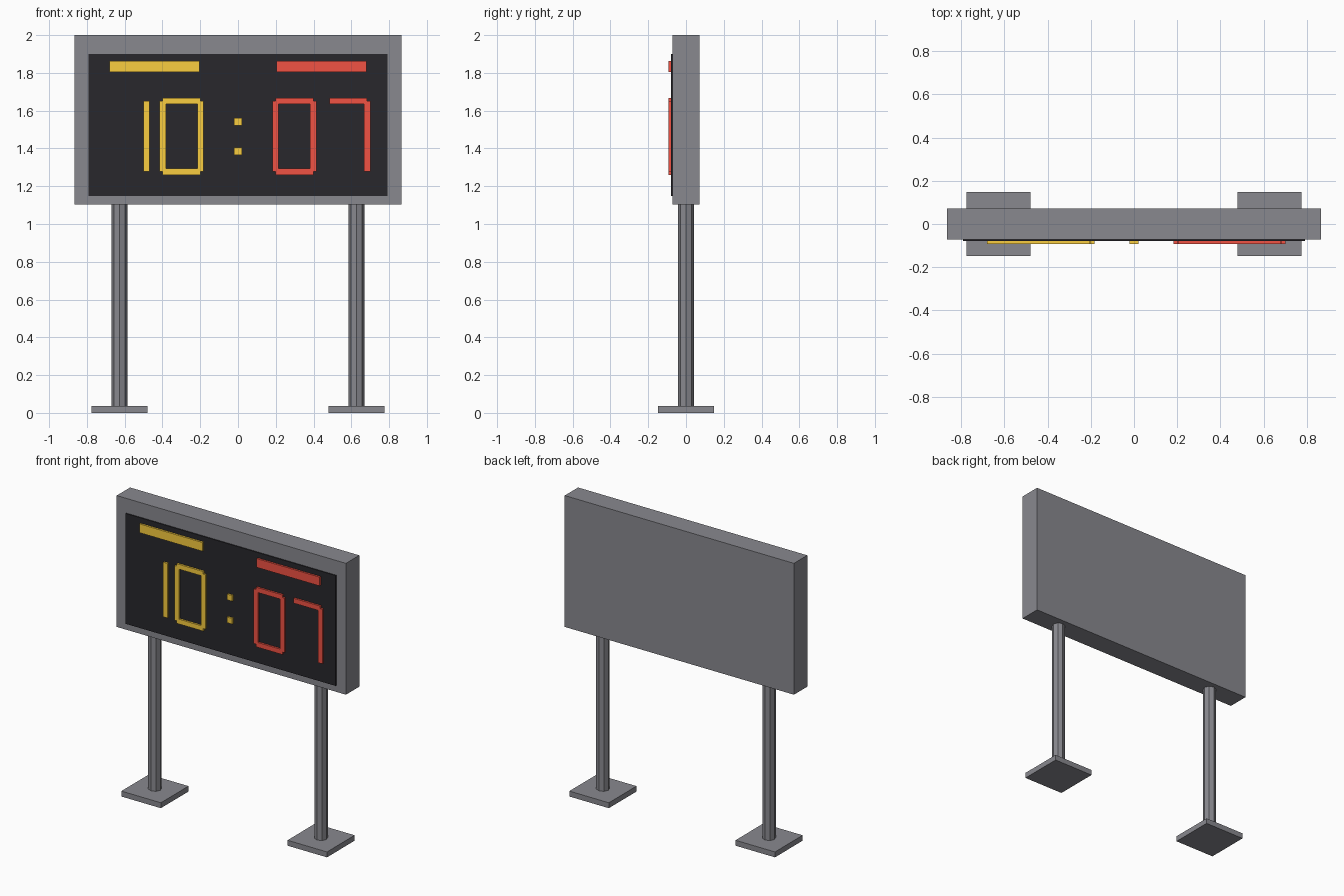
import bpy

if "Cube" in bpy.data.objects:
    bpy.data.objects.remove(bpy.data.objects["Cube"])

def material(name, rgb):
    m = bpy.data.materials.new(name)
    m.diffuse_color = (*rgb, 1)
    m.use_nodes = True
    m.node_tree.nodes["Principled BSDF"].inputs["Base Color"].default_value = m.diffuse_color
    return m

steel = material("steel_grey", (0.25, 0.25, 0.275))
dark = material("screen_black", (0.021, 0.02, 0.025))
yellow = material("lamp_yellow", (0.95, 0.61, 0.05))
red = material("lamp_red", (0.88, 0.085, 0.057))

def box(name, x0, x1, y0, y1, z0, z1, mat):
    bpy.ops.mesh.primitive_cube_add(size=1, location=((x0 + x1) / 2, (y0 + y1) / 2, (z0 + z1) / 2))
    o = bpy.context.object
    o.name = name
    o.scale = (x1 - x0, y1 - y0, z1 - z0)
    bpy.ops.object.transform_apply(location=False, rotation=False, scale=True)
    o.data.materials.append(mat)

# Cabinet and screen panel
box("cabinet", -0.865, 0.865, -0.072, 0.072, 1.104, 2.0, steel)
box("screen", -0.792, 0.792, -0.079, -0.07, 1.147, 1.90, dark)

# Posts and foot plates
for side, sx in (("left", -1), ("right", 1)):
    x = sx * 0.627
    bpy.ops.mesh.primitive_cylinder_add(vertices=8, radius=0.042, depth=1.08, location=(x, 0, 0.57))
    post = bpy.context.object
    post.name = side + "_post"
    post.data.materials.append(steel)
    box(side + "_foot_plate", x - 0.149, x + 0.149, -0.149, 0.149, 0, 0.037, steel)

# Lit parts sit just proud of the screen
def lamp(name, cx, cz, w, h, mat):
    box(name, cx - w / 2, cx + w / 2, -0.092, -0.078, cz - h / 2, cz + h / 2, mat)

# Team bars
lamp("left_team_bar", -0.442, 1.834, 0.476, 0.06, yellow)
lamp("right_team_bar", 0.442, 1.834, 0.476, 0.06, red)

# Seven-segment digits: name -> (dx, dz, width, height)
T = 0.033
SEGMENTS = {
    "a": (0, 0.187, 0.2, T), "d": (0, -0.187, 0.2, T),
    "f": (-0.1, 0.093, T, 0.186), "b": (0.1, 0.093, T, 0.186),
    "e": (-0.1, -0.093, T, 0.186), "c": (0.1, -0.093, T, 0.186),
}

def digit(name, cx, lit, mat):
    for s in lit:
        dx, dz, w, h = SEGMENTS[s]
        lamp(f"{name}_segment_{s}", cx + dx, 1.464 + dz, w, h, mat)

digit("left_tens", -0.584, "bc", yellow)
digit("left_units", -0.299, "abcdef", yellow)
digit("right_tens", 0.299, "abcdef", red)
digit("right_units", 0.584, "abc", red)

# Colon dots
for name, z in (("upper_dot", 1.542), ("lower_dot", 1.386)):
    lamp(name, 0, z, 0.04, 0.039, yellow)
